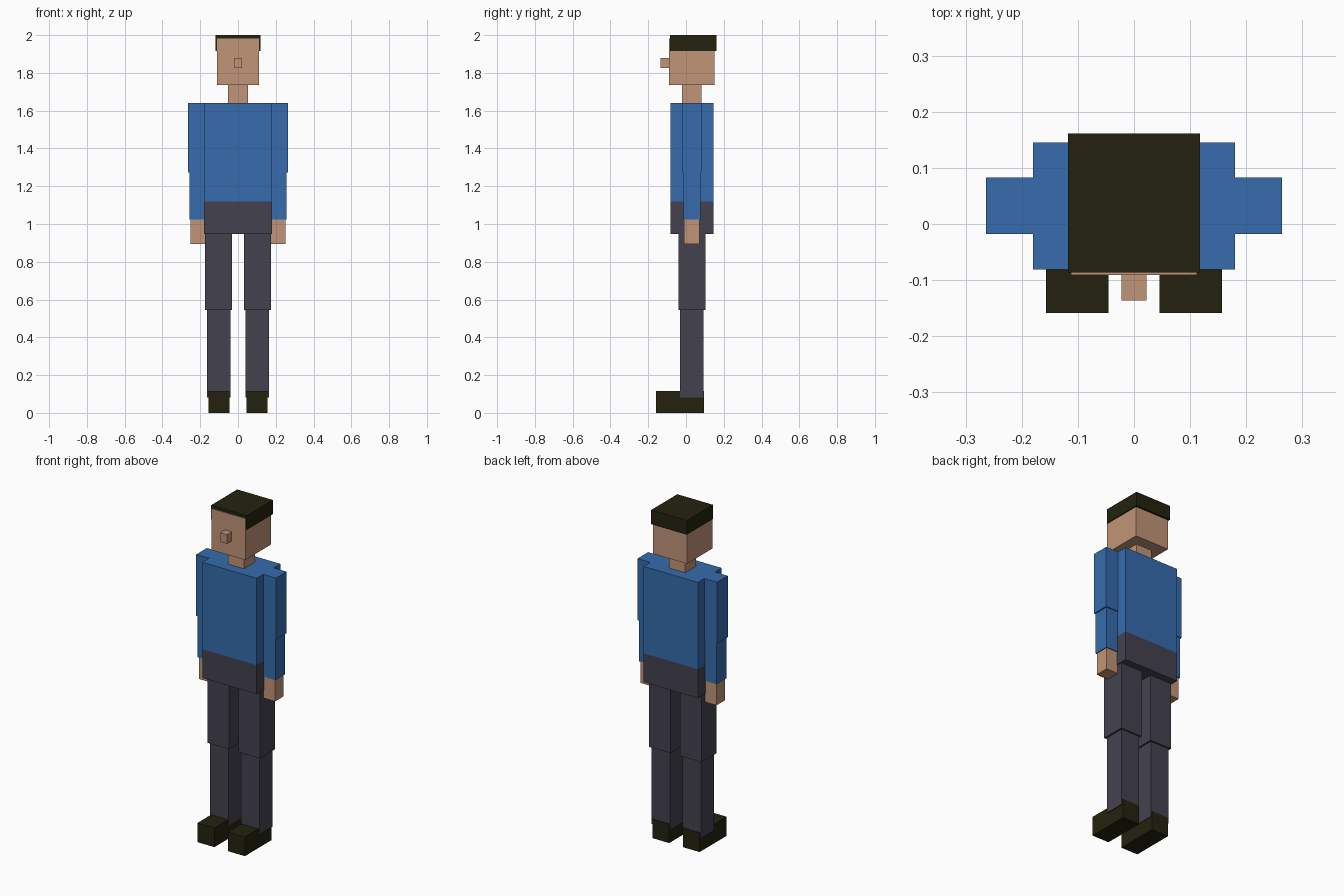
import bpy

if "Cube" in bpy.data.objects:
    bpy.data.objects.remove(bpy.data.objects["Cube"])


def material(name, rgb):
    # sRGB 0-255 to linear
    m = bpy.data.materials.new(name)
    lin = [((c / 255 + 0.055) / 1.055) ** 2.4 if c > 10 else c / 255 / 12.92 for c in rgb]
    m.diffuse_color = (*lin, 1)
    m.use_nodes = True
    m.node_tree.nodes["Principled BSDF"].inputs["Base Color"].default_value = m.diffuse_color
    return m


SKIN = material("skin", (194, 149, 120))
BLUE = material("blue_shirt", (54, 108, 173))
GREY = material("grey_trousers", (67, 66, 79))
DARK = material("dark_hair_and_shoes", (35, 34, 15))


def box(name, mat, x, y, z):
    """Box spanning the given (min, max) ranges."""
    bpy.ops.mesh.primitive_cube_add(size=1)
    ob = bpy.context.object
    ob.name = name
    ob.location = [(a + b) / 2 for a, b in (x, y, z)]
    ob.scale = [b - a for a, b in (x, y, z)]
    bpy.ops.object.transform_apply(location=True, rotation=False, scale=True)
    ob.data.materials.append(mat)


def pair(name, mat, x, y, z):
    box("right_" + name, mat, x, y, z)
    box("left_" + name, mat, (-x[1], -x[0]), y, z)


# Head
box("head", SKIN, (-0.112, 0.112), (-0.091, 0.15), (1.735, 1.983))
box("hair", DARK, (-0.118, 0.118), (-0.086, 0.161), (1.915, 2.0))
box("nose", SKIN, (-0.022, 0.022), (-0.136, -0.091), (1.825, 1.88))
box("neck", SKIN, (-0.053, 0.053), (-0.02, 0.083), (1.64, 1.735))

# Torso
box("shirt", BLUE, (-0.18, 0.18), (-0.081, 0.145), (1.12, 1.64))
box("hips", GREY, (-0.18, 0.18), (-0.081, 0.145), (0.947, 1.12))

# Arms
pair("upper_arm", BLUE, (0.178, 0.264), (-0.018, 0.083), (1.272, 1.64))
pair("forearm", BLUE, (0.178, 0.257), (-0.014, 0.077), (1.025, 1.272))
pair("hand", SKIN, (0.175, 0.252), (-0.01, 0.072), (0.895, 1.025))

# Legs
pair("thigh", GREY, (0.031, 0.174), (-0.041, 0.102), (0.545, 0.947))
pair("shin", GREY, (0.041, 0.163), (-0.031, 0.092), (0.082, 0.545))
pair("shoe", DARK, (0.045, 0.157), (-0.159, 0.095), (0.0, 0.115))
